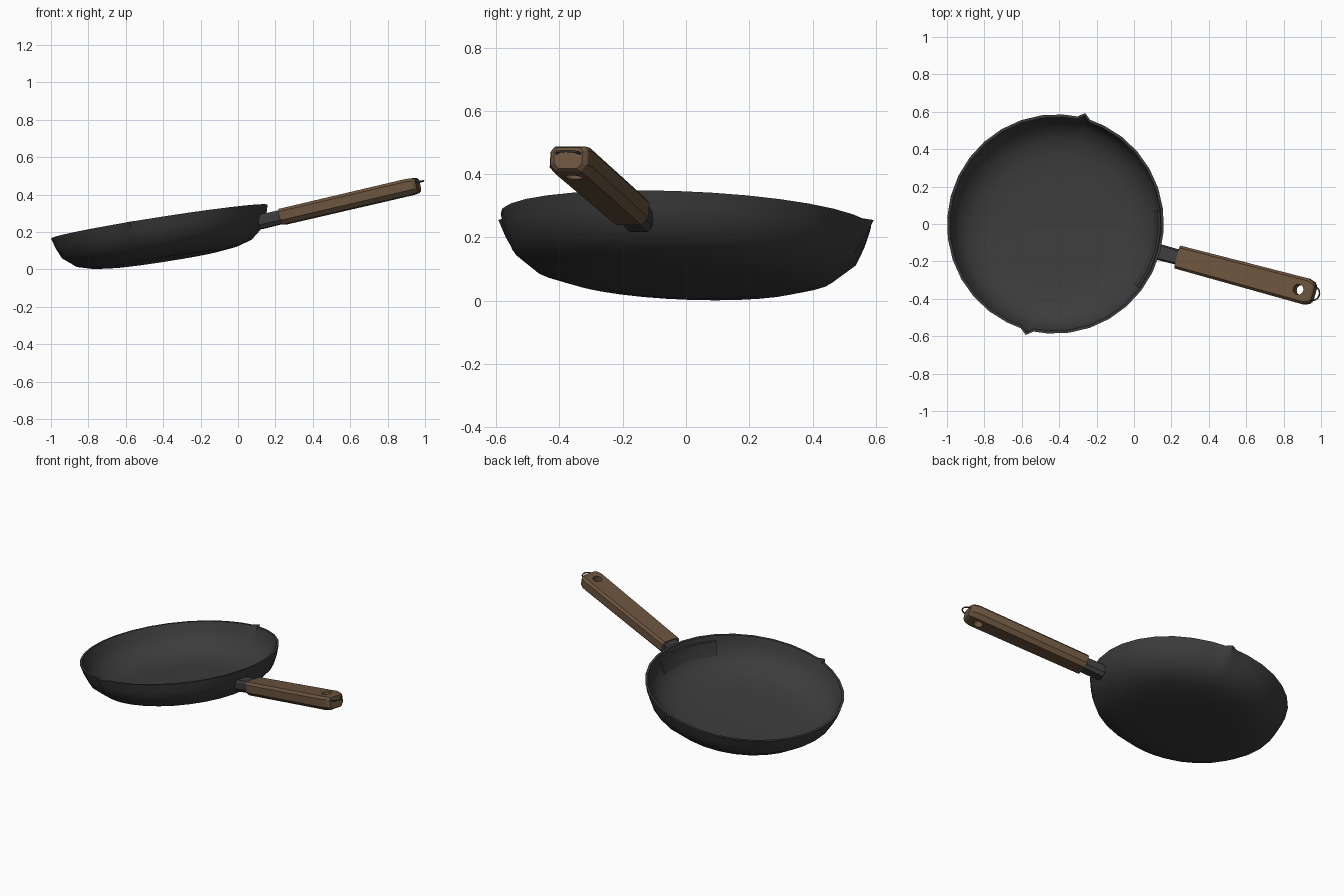
import bpy, bmesh, math
from mathutils import Matrix

cube = bpy.data.objects.get("Cube")
if cube:
    bpy.data.objects.remove(cube, do_unlink=True)


def material(name, rgb):
    m = bpy.data.materials.new(name)
    m.use_nodes = True
    m.diffuse_color = (*rgb, 1)
    m.node_tree.nodes["Principled BSDF"].inputs["Base Color"].default_value = (*rgb, 1)
    return m


iron = material("cast iron", (0.045, 0.045, 0.045))
wood = material("brown wood", (0.145, 0.088, 0.048))


def frame(loc, turn, pitch):
    return (Matrix.Translation(loc) @ Matrix.Rotation(math.radians(turn), 4, 'Z')
            @ Matrix.Rotation(math.radians(-pitch), 4, 'Y'))


# The pan leans back, and the handle rises a little more steeply
PAN = frame((-0.42, 0, 0.255), -15, 9.2)
GRIP = frame((0.2375, -0.178, 0.281), -15, 12.7)


def skin(name, rings, matrix, mat, closed_path=False, smooth=0):
    """Join equal rings of points into a capped solid."""
    bm = bmesh.new()
    rows = [[bm.verts.new(p) for p in ring] for ring in rings]
    n = len(rows[0])
    for a, b in zip(rows, rows[1:]):
        for i in range(n):
            j = (i + 1) % n
            bm.faces.new((a[i], a[j], b[j], b[i]))
    bm.faces.new(rows[0])
    bm.faces.new(rows[-1])
    bmesh.ops.recalc_face_normals(bm, faces=bm.faces)
    me = bpy.data.meshes.new(name)
    bm.to_mesh(me)
    bm.free()
    me.materials.append(mat)
    ob = bpy.data.objects.new(name, me)
    bpy.context.collection.objects.link(ob)
    ob.matrix_world = matrix
    if smooth:
        finish(ob, smooth)
    return ob


def finish(ob, angle):
    bpy.ops.object.select_all(action='DESELECT')
    ob.select_set(True)
    bpy.context.view_layer.objects.active = ob
    bpy.ops.object.shade_smooth_by_angle(angle=math.radians(angle))


def polar(r, deg, z):
    a = math.radians(deg)
    return (r * math.cos(a), r * math.sin(a), z)


# Pan bowl: outer wall up, rim, inner wall down, with a pinched spout on each side
outer = [(0.3, -0.204), (0.395, -0.193), (0.475, -0.17), (0.546, -0.112), (0.571, -0.055), (0.587, 0)]
inner = [(0.573, 0), (0.556, -0.055), (0.531, -0.104), (0.466, -0.154), (0.388, -0.177), (0.29, -0.187)]
angles = sorted([i * 11.25 for i in range(32)] + [s + d for s in (90, 270) for d in (-3.5, 3.5)])


def spout(deg, z):
    return 0.027 * max(0, 1 + z / 0.14) if deg in (90, 270) else 0


skin("pan_bowl", [[polar(r + spout(a, z), a, z) for a in angles] for r, z in outer + inner],
     PAN, iron, smooth=40)

# Reinforcing plate on the inner wall beside the handle
plate = [(0.572, -0.03), (0.553, -0.03), (0.542, -0.062), (0.517, -0.108), (0.535, -0.112), (0.562, -0.06)]
skin("inner_plate", [[polar(r, k * 11.25, z) for r, z in plate] for k in range(-2, 3)],
     PAN, iron, smooth=30)


# Chamfered cross-section, with larger chamfers underneath
def section(x, w, h):
    half = [(0.8 * w, h), (w, 0.65 * h), (w, -0.45 * h), (0.66 * w, -h)]
    return [(x, y, z) for y, z in half] + [(x, -y, z) for y, z in reversed(half)]


# Metal neck between bowl and grip
skin("handle_neck", [section(-0.125, 0.043, 0.038), section(0.03, 0.041, 0.036)], GRIP, iron)

# Wooden grip, widening slightly to a chamfered end
grip = skin("handle_grip", [section(0, 0.063, 0.043), section(0.725, 0.071, 0.044),
                            section(0.758, 0.06, 0.041), section(0.77, 0.046, 0.034)], GRIP, wood)

# Hanging hole
bpy.ops.mesh.primitive_cylinder_add(vertices=16, radius=0.028, depth=0.3)
cutter = bpy.context.object
cutter.name = "hole_cutter"
cutter.hide_render = True
cutter.data.materials.append(wood)
cutter.matrix_world = GRIP @ Matrix.Translation((0.69, 0, 0))
cut = grip.modifiers.new("hole", 'BOOLEAN')
cut.operation = 'DIFFERENCE'
cut.solver = 'EXACT'
cut.object = cutter
bpy.context.view_layer.objects.active = grip
bpy.ops.object.modifier_apply(modifier=cut.name)
bpy.data.objects.remove(cutter, do_unlink=True)
finish(grip, 25)

# Wire hanging ring at the tip
bpy.ops.mesh.primitive_torus_add(major_segments=24, minor_segments=6,
                                 major_radius=0.038, minor_radius=0.004)
ring = bpy.context.object
ring.name = "hanging_ring"
ring.data.materials.append(iron)
ring.matrix_world = GRIP @ Matrix.Translation((0.765, 0, 0.016))
finish(ring, 60)
